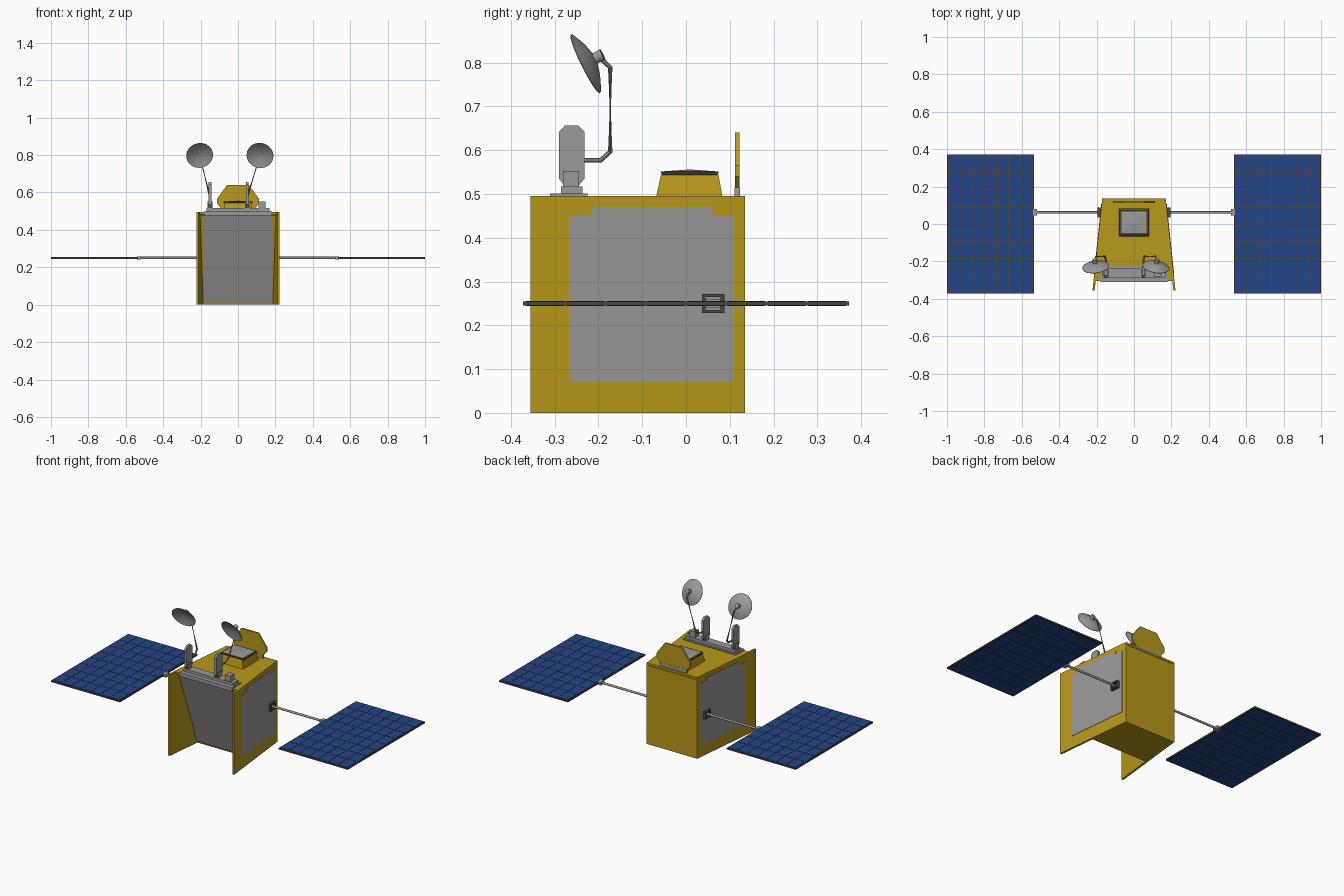
import bpy, bmesh, math
from mathutils import Vector, Matrix

if "Cube" in bpy.data.objects:
    bpy.data.objects.remove(bpy.data.objects["Cube"])


def material(name, rgb):
    m = bpy.data.materials.new(name)
    m.diffuse_color = (*rgb, 1)
    m.use_nodes = True
    m.node_tree.nodes["Principled BSDF"].inputs["Base Color"].default_value = m.diffuse_color
    return m


GOLD = material("gold_foil", (0.48, 0.32, 0.01))
BLUE = material("solar_blue", (0.015, 0.06, 0.25))
DARK = material("dark_frame", (0.07, 0.06, 0.045))
GREY = material("metal_grey", (0.32, 0.32, 0.32))


def finish(name, bm, mat, smooth=False):
    bmesh.ops.recalc_face_normals(bm, faces=bm.faces)
    me = bpy.data.meshes.new(name)
    bm.to_mesh(me)
    bm.free()
    ob = bpy.data.objects.new(name, me)
    bpy.context.collection.objects.link(ob)
    me.materials.append(mat)
    if smooth:
        bpy.ops.object.select_all(action='DESELECT')
        ob.select_set(True)
        bpy.context.view_layer.objects.active = ob
        bpy.ops.object.shade_smooth_by_angle(angle=math.radians(35))
    return ob


def skin(bm, rings, cap=True):
    """Join matching loops of points into a closed shell."""
    loops = [[bm.verts.new(p) for p in r] for r in rings]
    n = len(loops[0])
    for a, b in zip(loops, loops[1:]):
        for i in range(n):
            bm.faces.new((a[i], a[(i + 1) % n], b[(i + 1) % n], b[i]))
    if cap:
        bm.faces.new(loops[0])
        bm.faces.new(loops[-1])


def loft(name, rings, mat, smooth=False):
    bm = bmesh.new()
    skin(bm, rings)
    return finish(name, bm, mat, smooth)


def rect(x0, x1, y0, y1, z):
    return [(x0, y0, z), (x1, y0, z), (x1, y1, z), (x0, y1, z)]


def box(name, x0, x1, y0, y1, z0, z1, mat=GREY):
    return loft(name, [rect(x0, x1, y0, y1, z0), rect(x0, x1, y0, y1, z1)], mat)


def circle(center, axis, r, n):
    q = Vector(axis).to_track_quat('Z', 'Y')
    return [Vector(center) + q @ Vector((r * math.cos(2 * math.pi * i / n),
                                         r * math.sin(2 * math.pi * i / n), 0)) for i in range(n)]


def tube(name, path, r, n, mat=GREY, move=Matrix()):
    path = [Vector(p) for p in path]
    rings = []
    for i, p in enumerate(path):
        d = (path[min(i + 1, len(path) - 1)] - p).normalized() + (p - path[max(i - 1, 0)]).normalized()
        rings.append([move @ v for v in circle(p, d, r, n)])
    return loft(name, rings, mat, n > 6)


# Flared body: side walls spread toward the front
def wall_x(y):
    return 0.17 + (0.135 - y) * 0.052 / 0.49


def wall_plate(name, s, yz, inner, outer, mat):
    return loft(name, [[(s * (wall_x(y) + o), y, z) for y, z in yz] for o in (inner, outer)], mat)


def body_ring(front, z):
    a, b = wall_x(front) - 0.006, wall_x(0.135) - 0.006
    return [(-a, front, z), (a, front, z), (b, 0.135, z), (-b, 0.135, z)]


loft("body_core", [body_ring(-0.125, 0), body_ring(-0.285, 0.48)], GOLD)
loft("top_deck", [body_ring(-0.305, 0.483), body_ring(-0.305, 0.495)], GOLD)
loft("front_panel", [[(x, y - d, z) for x, y, z in
                      ((-0.185, -0.13, 0.012), (0.185, -0.13, 0.012), (0.185, -0.284, 0.476), (-0.185, -0.284, 0.476))]
                     for d in (-0.004, 0.004)], GREY)

for s, side in ((1, "right"), (-1, "left")):
    wall_plate(side + "_wall", s, [(-0.355, 0), (0.135, 0), (0.135, 0.495), (-0.355, 0.495)], -0.012, 0, GOLD)
    wall_plate(side + "_radiator", s, [(-0.267, 0.072), (0.108, 0.072), (0.108, 0.45), (0.06, 0.45),
                                       (0.06, 0.47), (-0.217, 0.47), (-0.217, 0.45), (-0.267, 0.45)],
               -0.002, 0.002, GREY)

    # Boom bracket: open square frame around the boom root
    bracket = [[(s * x, 0.062 + a * h, 0.25 + b * h * 0.85) for a, b in ((-1, -1), (1, -1), (1, 1), (-1, 1))]
               for x, h in ((0.172, 0.026), (0.195, 0.026), (0.195, 0.017), (0.178, 0.017))]
    loft(side + "_boom_bracket", bracket, DARK)
    tube(side + "_boom", [(s * 0.172, 0.062, 0.25), (s * 0.53, 0.062, 0.25)], 0.0065, 12)
    box(side + "_boom_clamp", *sorted((s * 0.518, s * 0.54)), 0.045, 0.079, 0.241, 0.259)

    # Solar wing: dark frame with thicker blue cells showing on both faces
    x0, x1, y1 = 0.535, 1.0, 0.372
    box(side + "_wing_frame", *sorted((s * x0, s * x1)), -y1, y1, 0.2455, 0.2545, DARK)
    cells = bmesh.new()
    cols, rows, gap, rim = 7, 8, 0.003, 0.004
    w, h = (x1 - x0 - 2 * rim) / cols, 2 * (y1 - rim) / rows
    for i in range(cols):
        for j in range(rows):
            cx, cy = x0 + rim + i * w, -y1 + rim + j * h
            skin(cells, [rect(s * (cx + gap), s * (cx + w - gap), cy + gap, cy + h - gap, z)
                         for z in (0.244, 0.256)])
    finish(side + "_solar_cells", cells, BLUE)

# Sensor housing on the deck with a shallow pyramid lid
loft("sensor_housing", [rect(-0.08, 0.08, -0.068, 0.083, 0.495), rect(-0.071, 0.071, -0.057, 0.074, 0.545)], GOLD)
lid = [(0.082, 0.541), (0.082, 0.55), (0.07, 0.55)]
loft("sensor_rim", [rect(-h, h, 0.0085 - h * 0.85, 0.0085 + h * 0.85, z)
                    for h, z in ((0.074, 0.543), (0.078, 0.551), (0.066, 0.551))], DARK)
loft("sensor_lid", [rect(-h, h, 0.0085 - h * 0.85, 0.0085 + h * 0.85, z)
                    for h, z in ((0.068, 0.548), (0.068, 0.552), (0.002, 0.556))], GREY)

# Upright shield at the back of the deck
half = [(0.085, 0.51), (0.113, 0.54), (0.113, 0.565), (0.058, 0.64)]
outline = half + [(-x, z) for x, z in reversed(half)]
loft("rear_shield", [[(x, y, z) for x, z in outline] for y in (0.112, 0.122)], GOLD)
box("rear_shield_foot", -0.09, 0.09, 0.111, 0.123, 0.494, 0.515)

# Equipment platform along the front edge
box("platform_base", -0.178, 0.178, -0.30, -0.225, 0.494, 0.501)
box("platform_front_lip", -0.178, 0.178, -0.311, -0.30, 0.478, 0.501)
box("platform_top", -0.168, 0.168, -0.285, -0.237, 0.50, 0.517)
box("electronics_box", 0.11, 0.146, -0.281, -0.244, 0.516, 0.553)

# Two antennas: feed plate, bent arm and reflector dish leaning outward
for px, lean, side in ((-0.15, -14, "left"), (0.05, 17, "right")):
    ys, zs = (-0.29, -0.276, -0.247, -0.232), (0.517, 0.535, 0.642, 0.657)
    octagon = [(ys[0], zs[1]), (ys[1], zs[0]), (ys[2], zs[0]), (ys[3], zs[1]),
               (ys[3], zs[2]), (ys[2], zs[3]), (ys[1], zs[3]), (ys[0], zs[2])]
    loft(side + "_feed_plate", [[(px + d, y, z) for y, z in octagon] for d in (-0.007, 0.007)], GREY)
    box(side + "_feed_foot", px - 0.013, px + 0.013, -0.278, -0.246, 0.515, 0.552)

    a = math.radians(lean)
    move = Matrix.Translation((px, 0, 0.577)) @ Matrix.Rotation(a, 4, 'Y') @ Matrix.Diagonal((1, 1, 1 / math.cos(a), 1))
    tube(side + "_dish_arm", [(0, -0.24, 0), (0, -0.195, 0), (0, -0.173, 0.02),
                              (0, -0.173, 0.212), (0, -0.2, 0.238)], 0.0055, 8, GREY, move)

    back = Vector((0, 0.88, 0.475))
    rim_c = Vector((0, -0.2275, 0.222))
    bowl = [(0.012, 0.022), (0.04, 0.014), (0.06, 0.005), (0.072, -0.001), (0.072, -0.003),
            (0.06, 0.002), (0.04, 0.010), (0.012, 0.017)]
    loft(side + "_dish", [[move @ v for v in circle(rim_c + back * d, back, r, 32)] for r, d in bowl], GREY, True)
    tube(side + "_dish_hub", [rim_c + back * 0.016, rim_c + back * 0.042], 0.013, 12, GREY, move)
